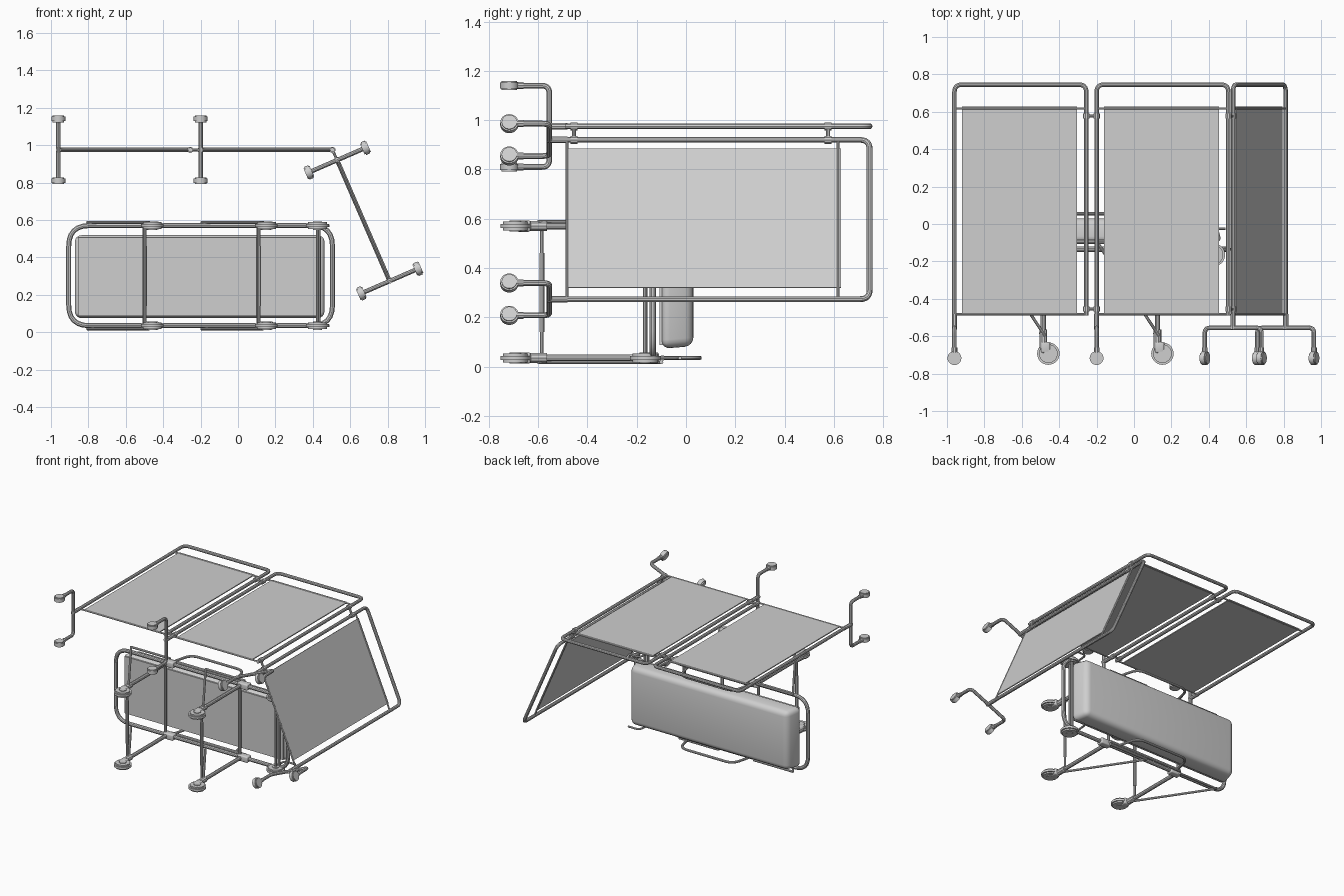
import bpy, bmesh, math
from mathutils import Vector, Matrix

if "Cube" in bpy.data.objects:
    bpy.data.objects.remove(bpy.data.objects["Cube"])

mat = bpy.data.materials.new("light grey")
mat.diffuse_color = (0.62, 0.62, 0.62, 1)
mat.use_nodes = True
mat.node_tree.nodes["Principled BSDF"].inputs["Base Color"].default_value = mat.diffuse_color


def finish(name, me, angle=35):
    me.materials.clear()
    me.materials.append(mat)
    for p in me.polygons:
        p.use_smooth = True
        p.material_index = 0
    me.set_sharp_from_angle(angle=math.radians(angle))
    ob = bpy.data.objects.new(name, me)
    bpy.context.collection.objects.link(ob)
    return ob


def tube(name, pts, r, bend=0.0, closed=False):
    """Round tube through pts, corners rounded by the bend radius."""
    pts = [Vector(p) for p in pts]
    n, path = len(pts), []
    for i, p in enumerate(pts):
        if bend == 0 or (not closed and i in (0, n - 1)):
            path.append(p)
            continue
        a = p + (pts[i - 1] - p).normalized() * bend
        b = p + (pts[(i + 1) % n] - p).normalized() * bend
        for k in range(7):
            t = k / 6
            path.append(a * (1 - t) ** 2 + p * 2 * t * (1 - t) + b * t * t)
    cu = bpy.data.curves.new(name, 'CURVE')
    cu.dimensions = '3D'
    cu.bevel_depth = r
    cu.bevel_resolution = 3
    cu.use_fill_caps = True
    sp = cu.splines.new('POLY')
    sp.points.add(len(path) - 1)
    for q, p in zip(sp.points, path):
        q.co = (*p, 1)
    sp.use_cyclic_u = closed
    tmp = bpy.data.objects.new(name + "_path", cu)
    bpy.context.collection.objects.link(tmp)
    dg = bpy.context.evaluated_depsgraph_get()
    me = bpy.data.meshes.new_from_object(tmp.evaluated_get(dg))
    bpy.data.objects.remove(tmp)
    return finish(name, me)


def disc(name, c, axis, r, t, bevel=0.006):
    """Wheel-like cylinder with softened rims."""
    bm = bmesh.new()
    bmesh.ops.create_cone(bm, cap_ends=True, segments=28, radius1=r, radius2=r, depth=t)
    rim = [e for e in bm.edges if abs(e.verts[0].co.z - e.verts[1].co.z) < 1e-5]
    bmesh.ops.bevel(bm, geom=rim, offset=bevel, segments=2, affect='EDGES')
    rot = Vector(axis).to_track_quat('Z', 'Y').to_matrix().to_4x4()
    bm.transform(Matrix.Translation(c) @ rot)
    me = bpy.data.meshes.new(name)
    bm.to_mesh(me)
    bm.free()
    return finish(name, me)


def box(name, c, size, bevel=0.0, rot=0.0, taper=1.0, segs=3):
    """Box turned about y, tapered towards +y."""
    bm = bmesh.new()
    bmesh.ops.create_cube(bm, size=1)
    for v in bm.verts:
        k = taper if v.co.y > 0 else 1
        v.co = Vector((v.co.x * size[0] * k, v.co.y * size[1], v.co.z * size[2] * k))
    if bevel:
        bmesh.ops.bevel(bm, geom=bm.edges[:], offset=bevel, segments=segs, affect='EDGES', profile=0.5)
    bm.transform(Matrix.Translation(c) @ Matrix.Rotation(rot, 4, 'Y'))
    me = bpy.data.meshes.new(name)
    bm.to_mesh(me)
    bm.free()
    return finish(name, me)


# ---------- folding privacy screen ----------
W = 0.705


def screen(name, x0, z0, ang, feet):
    d = Vector((math.cos(ang), 0, -math.sin(ang)))
    n = Vector((math.sin(ang), 0, math.cos(ang)))

    def P(u, y, w=0.0):
        return Vector((x0, y, z0)) + d * u + n * w
    low = [-0.56 if u in feet else -0.49 for u in (0, W)]
    tube(name + "_frame", [P(0, low[0]), P(0, 0.745), P(W, 0.745), P(W, low[1])], 0.012, 0.04)
    for y in (0.617, -0.483):
        tube(name + "_rod", [P(0, y), P(W, y)], 0.006)
    box(name + "_sheet", P(0.347, 0.073), (0.615, 1.11, 0.007), rot=ang)
    # feet with two casters each
    for u in feet:
        tube(name + "_foot", [P(u, -0.69, -0.165), P(u, -0.555, -0.165),
                              P(u, -0.555, 0.165), P(u, -0.69, 0.165)], 0.012, 0.03)
        tube(name + "_foot_socket", [P(u, -0.565), P(u, -0.48)], 0.014)
        for w in (-0.165, 0.165):
            disc(name + "_caster", P(u, -0.717, w), n, 0.037, 0.036)
            tube(name + "_caster_stem", [P(u, -0.70, w), P(u, -0.66, w)], 0.015)
    return P


A = screen("left_screen", -0.96, 0.975, 0, (0,))
B = screen("middle_screen", -0.20, 0.975, 0, (0,))
C = screen("right_screen", 0.53, 0.92, math.atan2(0.645, 0.28), (0, W))

# hinges joining neighbouring panels
for y in (0.577, -0.455):
    for P, Q in ((A, B), (B, C)):
        a, b = P(W, y), Q(0, y)
        tube("hinge_arm", [a, b], 0.008)
        for q in (a, b):
            tube("hinge_collar", [q - Vector((0, 0.014, 0)), q + Vector((0, 0.014, 0))], 0.017)

# ---------- wheeled stretcher ----------
ZL, ZH, FY = 0.035, 0.57, -0.135
box("mattress", (-0.205, -0.035, 0.297), (1.35, 0.13, 0.45), 0.035, taper=0.95, segs=4)
box("mattress_board", (-0.205, -0.102, 0.297), (1.30, 0.012, 0.42))
tube("stretcher_frame", [(-0.905, FY, ZL), (0.505, FY, ZL), (0.505, FY, ZH), (-0.905, FY, ZH)],
     0.014, 0.11, True)
for x in (-0.50, 0.11, 0.43):
    tube("frame_crossbar", [(x, FY, ZL), (x, FY, ZH)], 0.011)

for z, out in ((ZL, -1), (ZH, 1)):
    # side guard hoop
    tube("side_guard", [(-0.46, -0.10, z), (-0.42, 0.055, z), (0.01, 0.055, z), (0.05, -0.10, z)],
         0.009, 0.06)
    tube("side_rail", [(-0.48, -0.095, z), (0.13, -0.095, z)], 0.011)
    tube("end_handle", [(0.39, -0.13, z), (0.40, -0.025, z), (0.49, -0.025, z)], 0.007, 0.03)
    # legs, braces and casters
    for x in (-0.485, 0.125):
        tube("leg", [(x, -0.64, z), (x, FY, z)], 0.014)
        box("leg_clamp", (x + 0.02, FY, z), (0.085, 0.05, 0.044), 0.008)
        zb = z + out * 0.017
        tube("leg_brace", [(x + 0.01, -0.60, zb), (x - 0.32, -0.10, zb)], 0.008)
        tube("brace_slide", [(x - 0.32, -0.10, zb), (x, -0.10, zb)], 0.008)
        tube("caster_stem", [(x, -0.665, z), (x, -0.565, z)], 0.021)
        disc("caster_wheel", (x + 0.027, -0.693, z), (0, 0, 1), 0.06, 0.036, 0.01)
        disc("caster_hub", (x + 0.027, -0.693, z), (0, 0, 1), 0.03, 0.045)
        box("caster_fork", (x + 0.012, -0.66, z), (0.05, 0.06, 0.046), 0.01)
    # raised loading casters at the end
    disc("loading_wheel", (0.425, -0.165, z), (0, 0, 1), 0.062, 0.036, 0.01)
    disc("loading_hub", (0.425, -0.165, z), (0, 0, 1), 0.03, 0.046)

tube("loading_axle", [(0.425, -0.165, ZL), (0.425, -0.165, ZH)], 0.009)
for x in (-0.497, 0.113):
    tube("leg_crossbar", [(x, -0.585, ZL), (x, -0.585, ZH)], 0.008)
    tube("leg_crossbar_sleeve", [(x, -0.585, 0.14), (x, -0.585, 0.46)], 0.011)
